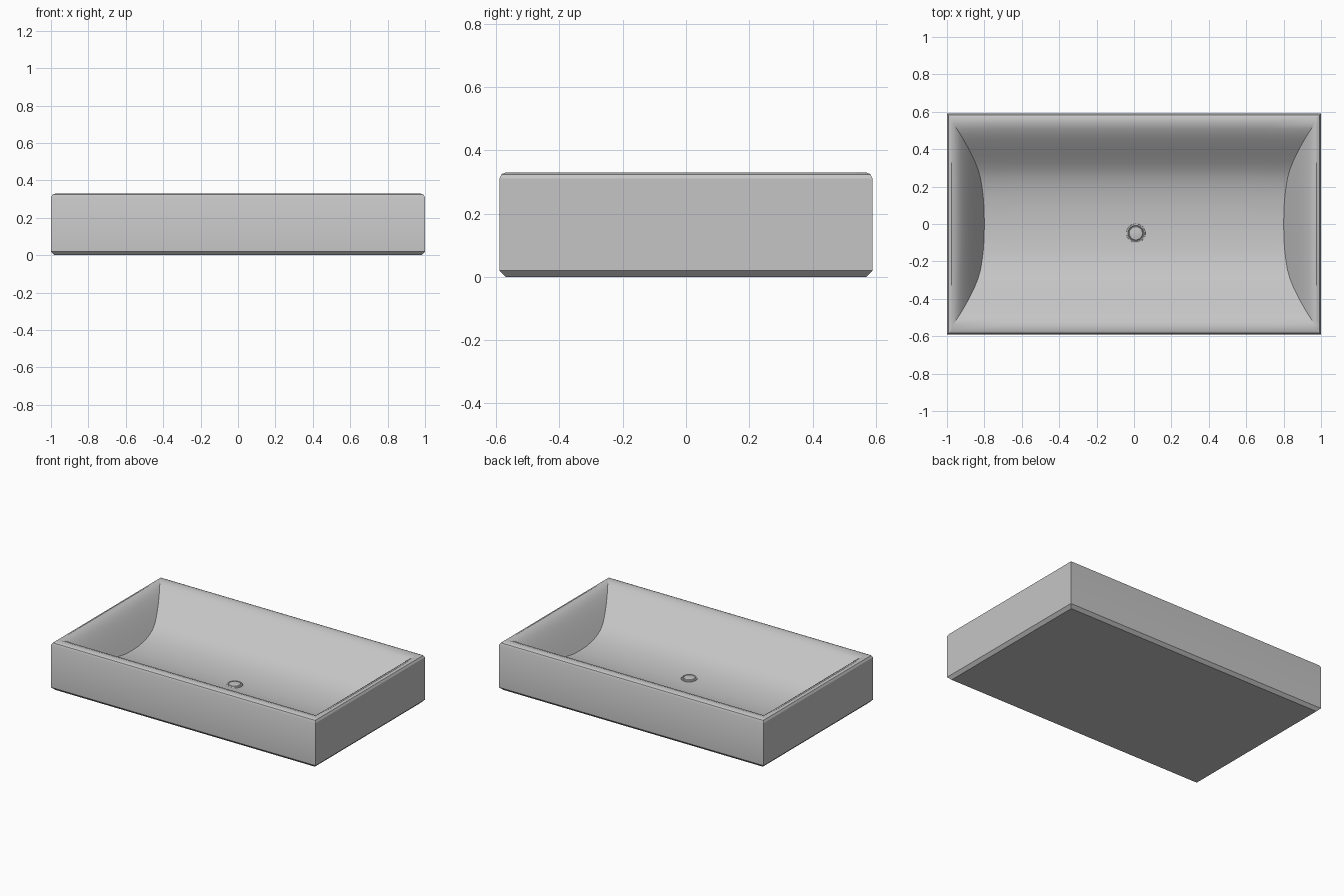
import bpy, bmesh, math

if "Cube" in bpy.data.objects:
    bpy.data.objects.remove(bpy.data.objects["Cube"])

porcelain = bpy.data.materials.new("grey_porcelain")
porcelain.diffuse_color = (0.56, 0.56, 0.56, 1)
porcelain.use_nodes = True
porcelain.node_tree.nodes["Principled BSDF"].inputs["Base Color"].default_value = porcelain.diffuse_color

# Half profiles: (distance from centre, height)
TROUGH = [(0, .100), (.08, .103), (.15, .112), (.20, .123), (.25, .139), (.29, .159),
          (.33, .186), (.37, .217), (.41, .249), (.45, .281), (.48, .302), (.51, .319),
          (.54, .330), (.57, .330)]
END_WALL = [(.80, .100), (.82, .136), (.84, .171), (.86, .205), (.88, .237), (.90, .267),
            (.92, .293), (.94, .314), (.96, .326), (.975, .330)]


def lerp_table(table, v, a=0, b=1):
    """Look up column b for value v of column a."""
    for p, q in zip(table, table[1:]):
        if v <= q[a]:
            f = (v - p[a]) / ((q[a] - p[a]) or 1)
            return p[b] + max(f, 0) * (q[b] - p[b])
    return table[-1][b]


def finish(bm, name):
    bmesh.ops.recalc_face_normals(bm, faces=bm.faces)
    me = bpy.data.meshes.new(name)
    bm.to_mesh(me)
    bm.free()
    ob = bpy.data.objects.new(name, me)
    bpy.context.collection.objects.link(ob)
    me.materials.append(porcelain)
    bpy.ops.object.select_all(action='DESELECT')
    ob.select_set(True)
    bpy.context.view_layer.objects.active = ob
    bpy.ops.object.shade_smooth_by_angle(angle=math.radians(28))
    return ob


# Basin bowl: curved trough meeting the two end walls along a crease
bm = bmesh.new()
ys = [-y for y, z in reversed(TROUGH[1:])] + [y for y, z in TROUGH]
WALL_STEPS, FLOOR_STEPS = 9, 8
rows = []
for y in ys:
    t = lerp_table(TROUGH, abs(y))
    crease = min(lerp_table(END_WALL, t, 1, 0), .968)
    wall = [crease + (.975 - crease) * i / WALL_STEPS for i in range(WALL_STEPS + 1)]
    floor = [crease * (2 * i / FLOOR_STEPS - 1) for i in range(1, FLOOR_STEPS)]
    xs = [-x for x in reversed(wall)] + floor + wall
    rows.append([bm.verts.new((x, y, max(t, lerp_table(END_WALL, abs(x)) if abs(x) > .8 else 0)))
                 for x in xs])
for r, s in zip(rows, rows[1:]):
    for i in range(len(r) - 1):
        bm.faces.new((r[i], r[i + 1], s[i + 1], s[i]))

# Outer shell: rim edge, sides, bottom chamfer and underside
loop = (rows[0] + [r[-1] for r in rows[1:-1]] + rows[-1][::-1]
        + [r[0] for r in rows[-2:0:-1]])
base = [(v.co.x / .975, v.co.y / .57) for v in loop]
for hx, hy, z in ((.992, .583, .324), (1, .59, .31), (1, .59, .02), (.98, .57, 0)):
    ring = [bm.verts.new((x * hx, y * hy, z)) for x, y in base]
    for i in range(len(ring)):
        j = (i + 1) % len(ring)
        bm.faces.new((loop[i], loop[j], ring[j], ring[i]))
    loop = ring
bm.faces.new(loop)
finish(bm, "basin")

# Drain: low domed cap with a shallow ring around it
bm = bmesh.new()
N = 32
prev = None
for r, z in ((.052, .098), (.050, .106), (.043, .108), (.039, .104), (.035, .109), (.018, .112)):
    ring = [bm.verts.new((.01 + r * math.cos(2 * math.pi * i / N),
                          -.05 + r * math.sin(2 * math.pi * i / N), z)) for i in range(N)]
    if prev:
        for i in range(N):
            j = (i + 1) % N
            bm.faces.new((prev[i], prev[j], ring[j], ring[i]))
    prev = ring
bm.faces.new(prev)
finish(bm, "drain_cap")
